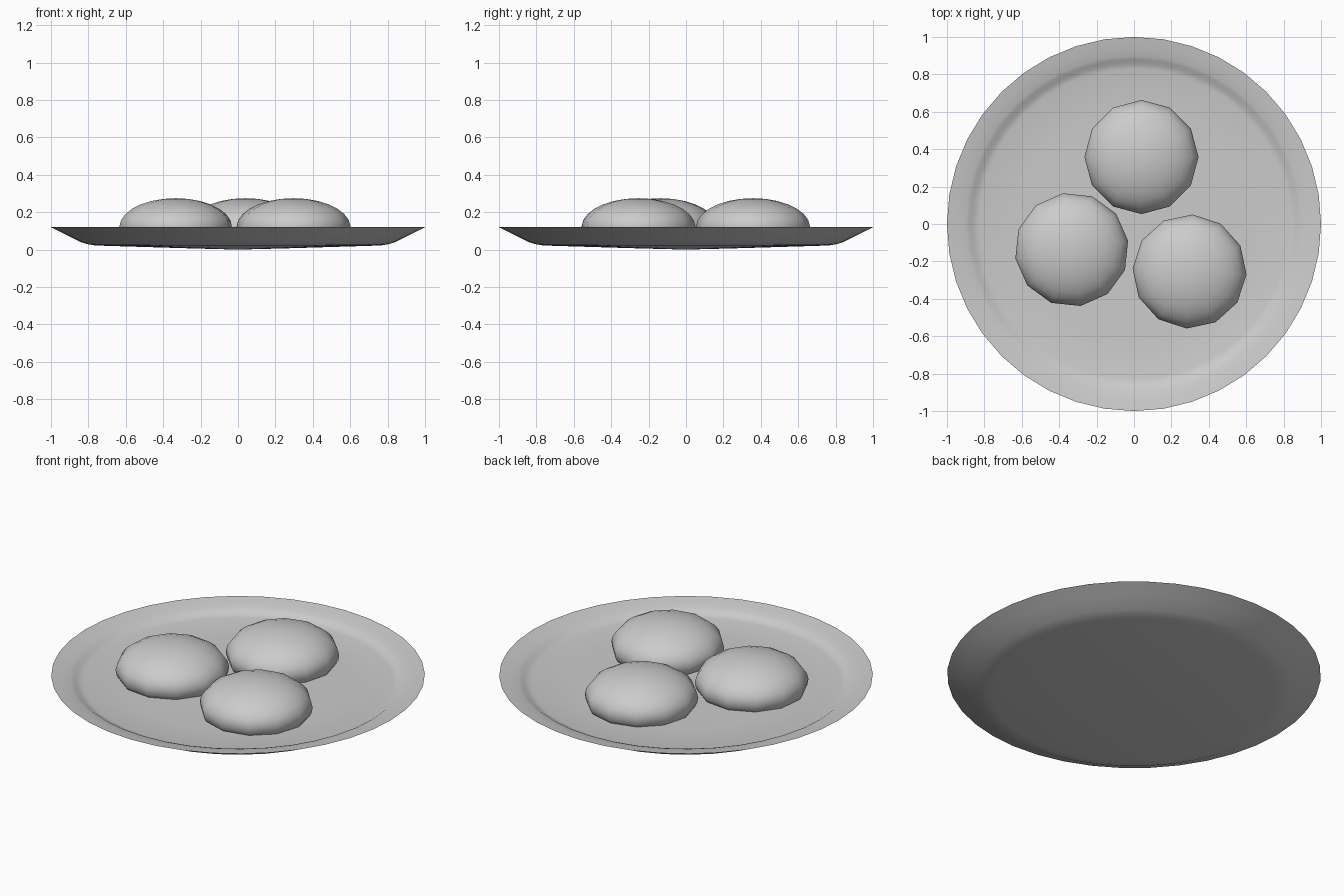
import bpy, bmesh, math

if "Cube" in bpy.data.objects:
    bpy.data.objects.remove(bpy.data.objects["Cube"])


def lathe(name, profile, sides, location=(0, 0, 0), turn=0.0, angle=40):
    """Spin an (r, z) profile around z; r = 0 points become poles."""
    bm = bmesh.new()
    rings = []
    for r, z in profile:
        if r == 0:
            rings.append([bm.verts.new((0, 0, z))] * sides)
        else:
            rings.append([bm.verts.new((r * math.cos(turn + math.tau * i / sides),
                                        r * math.sin(turn + math.tau * i / sides), z))
                          for i in range(sides)])
    for a, b in zip(rings, rings[1:]):
        for i in range(sides):
            j = (i + 1) % sides
            quad = list(dict.fromkeys((a[i], a[j], b[j], b[i])))
            bm.faces.new(quad)
    bmesh.ops.recalc_face_normals(bm, faces=bm.faces)
    mesh = bpy.data.meshes.new(name)
    bm.to_mesh(mesh)
    bm.free()
    obj = bpy.data.objects.new(name, mesh)
    obj.location = location
    bpy.context.collection.objects.link(obj)
    bpy.context.view_layer.objects.active = obj
    bpy.ops.object.select_all(action='DESELECT')
    obj.select_set(True)
    bpy.ops.object.shade_smooth_by_angle(angle=math.radians(angle))
    return obj


# Plate: shallow convex underside, flared rim, small step down to the floor
lathe("plate", [(0, 0.0), (0.3, 0.008), (0.76, 0.022), (0.80, 0.028), (0.84, 0.04),
                (0.92, 0.08), (1.0, 0.12),
                (0.95, 0.112), (0.90, 0.101), (0.88, 0.094), (0.86, 0.080),
                (0.83, 0.073), (0.6, 0.071), (0, 0.07)], 40)

# Three twelve-sided buns: flattened balls sunk into the plate floor
bun = [(0.305 * math.cos(t), 0.12 + 0.155 * math.sin(t))
       for t in (math.radians(-24 + 114 * k / 9) for k in range(9))]
bun = [(0, bun[0][1])] + bun + [(0, 0.275)]
for n, (x, y, turn) in enumerate([(0.04, 0.358, 0), (-0.333, -0.137, 9), (0.297, -0.254, -3)]):
    lathe(f"bun_{n + 1}", bun, 12, (x, y, 0), math.radians(turn), 60)
